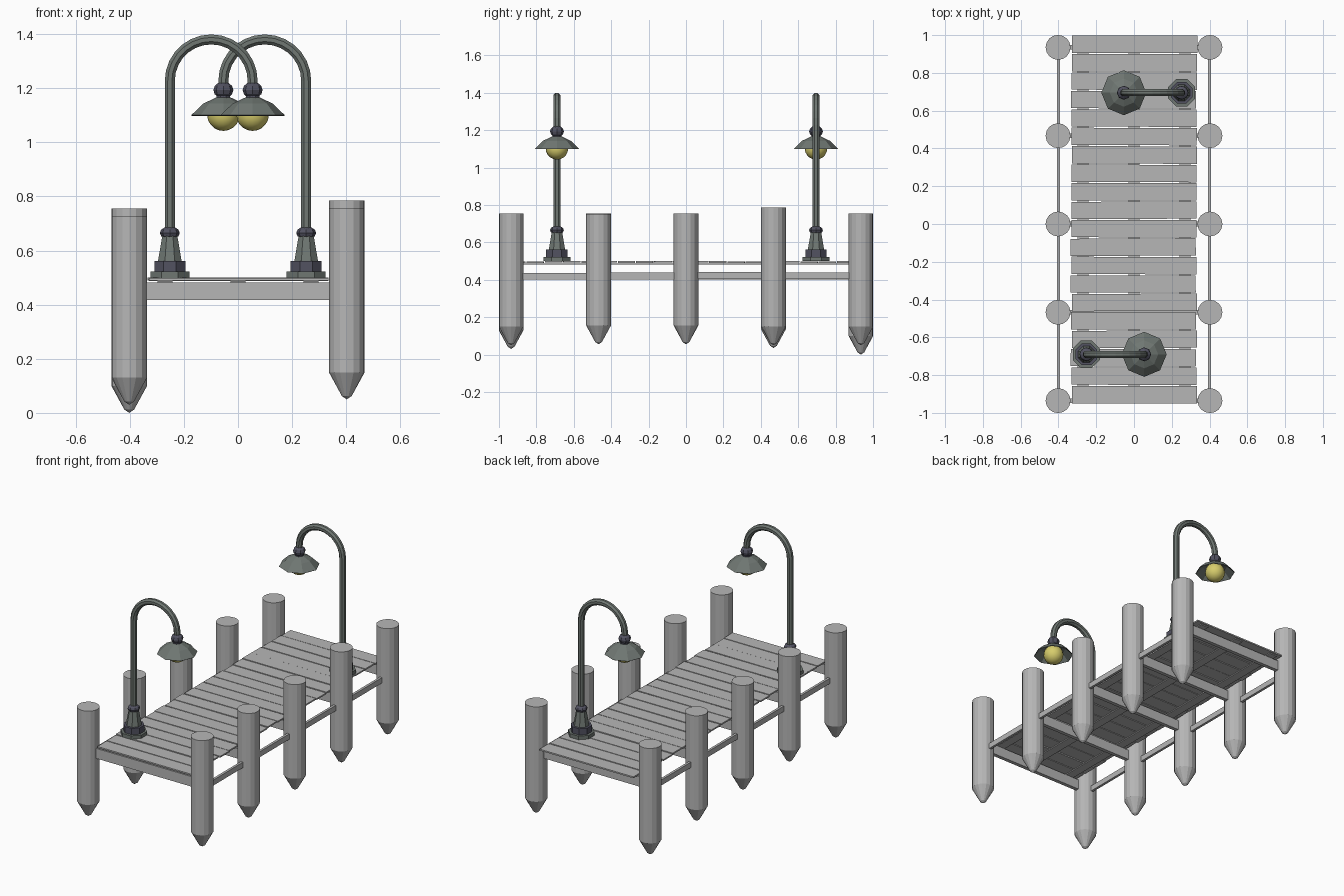
import bpy, bmesh, math, random
from mathutils import Vector, Matrix

if "Cube" in bpy.data.objects:
    bpy.data.objects.remove(bpy.data.objects["Cube"])

random.seed(4)

def material(name, rgb):
    m = bpy.data.materials.new(name)
    m.diffuse_color = (*rgb, 1)
    m.use_nodes = True
    m.node_tree.nodes["Principled BSDF"].inputs["Base Color"].default_value = m.diffuse_color
    return m

WOOD = material("grey_wood", (0.47, 0.47, 0.47))
METAL = material("green_grey_metal", (0.16, 0.185, 0.17))
DARK = material("dark_blue_metal", (0.085, 0.085, 0.12))
BULB = material("yellow_bulb", (0.68, 0.61, 0.15))

def finish(name, bm, mat, smooth=False):
    bmesh.ops.recalc_face_normals(bm, faces=bm.faces)
    me = bpy.data.meshes.new(name)
    bm.to_mesh(me)
    bm.free()
    me.materials.append(mat)
    for p in me.polygons:
        p.use_smooth = smooth
    ob = bpy.data.objects.new(name, me)
    bpy.context.collection.objects.link(ob)
    return ob

def box(name, lo, hi, mat, turn=0.0):
    bm = bmesh.new()
    lo, hi = Vector(lo), Vector(hi)
    m = (Matrix.Translation((lo + hi) / 2) @ Matrix.Rotation(turn, 4, 'Z')
         @ Matrix.Diagonal((*(hi - lo), 1)))
    bmesh.ops.create_cube(bm, size=1, matrix=m)
    return finish(name, bm, mat)

def lathe(name, x, y, profile, sides, mat, phase=0.0, closed=True):
    """Revolve (radius, z) points around a vertical axis."""
    bm = bmesh.new()
    rings = []
    for r, z in profile:
        if r == 0:
            rings.append([bm.verts.new((x, y, z))] * sides)
        else:
            rings.append([bm.verts.new((x + r * math.cos(phase + math.tau * i / sides),
                                        y + r * math.sin(phase + math.tau * i / sides), z))
                          for i in range(sides)])
    for a, b in zip(rings, rings[1:]):
        for i in range(sides):
            j = (i + 1) % sides
            bm.faces.new(list(dict.fromkeys((a[i], a[j], b[j], b[i]))))
    if closed:
        for ring, (r, z) in ((rings[0], profile[0]), (rings[-1], profile[-1])):
            if r > 0:
                bm.faces.new(ring)
    return finish(name, bm, mat)

def ball(name, loc, r, height, mat, seg=8, rings=6, smooth=False):
    bm = bmesh.new()
    bmesh.ops.create_uvsphere(bm, u_segments=seg, v_segments=rings, radius=1,
                              matrix=Matrix.Translation(loc) @ Matrix.Diagonal((r, r, height, 1)))
    return finish(name, bm, mat, smooth)

def tube(name, path, r, sides, y, mat):
    """Sweep a ring along (x, z) points lying in a plane of constant y."""
    bm = bmesh.new()
    pts = [Vector((px, 0, pz)) for px, pz in path]
    rings = []
    for k, p in enumerate(pts):
        t = (pts[min(k + 1, len(pts) - 1)] - pts[max(k - 1, 0)]).normalized()
        side = Vector((t.z, 0, -t.x))
        rings.append([bm.verts.new(p + Vector((0, y, 0)) + side * r * math.cos(a)
                                   + Vector((0, r * math.sin(a), 0)))
                      for a in (math.tau * (i + 0.5) / sides for i in range(sides))])
    for a, b in zip(rings, rings[1:]):
        for i in range(sides):
            j = (i + 1) % sides
            bm.faces.new((a[i], a[j], b[j], b[i]))
    bm.faces.new(rings[0])
    bm.faces.new(rings[-1])
    return finish(name, bm, mat)

# Pointed piles, each driven to a slightly different depth
ROWS = [-0.935, -0.4675, 0, 0.4675, 0.935]
TOPS = {-1: [0.728, 0.755, 0.75, 0.735, 0.705], 1: [0.755, 0.72 + 0.03, 0.755, 0.785, 0.755]}
TIPS = {-1: [0.03, 0.055, 0.055, 0.035, 0.0], 1: [0.05, 0.055, 0.055, 0.05, 0.05]}
for s in (-1, 1):
    for y, top, tip in zip(ROWS, TOPS[s], TIPS[s]):
        lathe("pile", s * 0.402, y,
              [(0, tip), (0.018, tip + 0.012), (0.066, tip + 0.1), (0.066, top)], 16, WOOD)

# Side rails between the piles
for s in (-1, 1):
    for a, b in zip(ROWS, ROWS[1:]):
        d = random.uniform(-0.003, 0.003)
        box("side_rail", (s * 0.4 - 0.008, a, 0.403 + d), (s * 0.4 + 0.008, b, 0.438 + d), WOOD)

# Cross beams joining each pair of piles
for y in ROWS:
    box("cross_beam", (-0.37, y - 0.012, 0.418), (0.37, y + 0.012, 0.482), WOOD)

# Thin stringers under the deck
for x in (-0.27, 0, 0.27):
    box("stringer", (x - 0.028, -0.94, 0.482), (x + 0.028, 0.985, 0.488), WOOD)

# Deck planks, slightly uneven
N, Y0, PITCH = 20, -0.952, 1.952 / 20
for i in range(N):
    dx = random.uniform(-0.005, 0.005)
    turn = random.uniform(-0.006, 0.006) if 0 < i < N - 1 else 0
    dz = random.uniform(-0.002, 0.002)
    box("deck_plank", (-0.331 + dx, Y0 + i * PITCH + 0.003, 0.49 + dz),
        (0.331 + dx, Y0 + (i + 1) * PITCH - 0.003, 0.499 + dz), WOOD, turn)

# Two arched lamps facing each other
def lamp(x, y, s):
    ph = math.pi / 8
    lathe("lamp_foot", x, y, [(0.078, 0.499), (0.078, 0.522)], 8, METAL, ph)
    lathe("lamp_plinth", x, y, [(0.062, 0.522), (0.062, 0.562)], 8, DARK, ph)
    lathe("lamp_taper", x, y, [(0.047, 0.562), (0.03, 0.655)], 8, METAL, ph)
    ball("lamp_collar", (x, y, 0.665), 0.037, 0.024, DARK)
    R, zc = 0.153, 1.227
    arc = [(x + s * R * (1 - math.cos(math.pi * k / 14)), zc + R * math.sin(math.pi * k / 14))
           for k in range(15)]
    tube("lamp_pole", [(x, 0.64)] + arc + [(x + s * 2 * R, 1.18)], 0.02, 8, y, METAL)
    hx = x + s * 2 * R
    ball("lamp_neck_ball", (hx, y, 1.193), 0.037, 0.031, DARK)
    lathe("lamp_neck", hx, y, [(0.027, 1.15), (0.027, 1.172)], 8, DARK, ph)
    lathe("lamp_shade", hx, y, [(0, 1.166), (0.028, 1.165), (0.074, 1.143), (0.119, 1.1),
                                (0.116, 1.098), (0.072, 1.138), (0, 1.158)], 8, METAL)
    ball("lamp_bulb", (hx, y, 1.102), 0.06, 0.06, BULB, 16, 10, True)

lamp(-0.252, -0.69, 1)
lamp(0.252, 0.695, -1)
